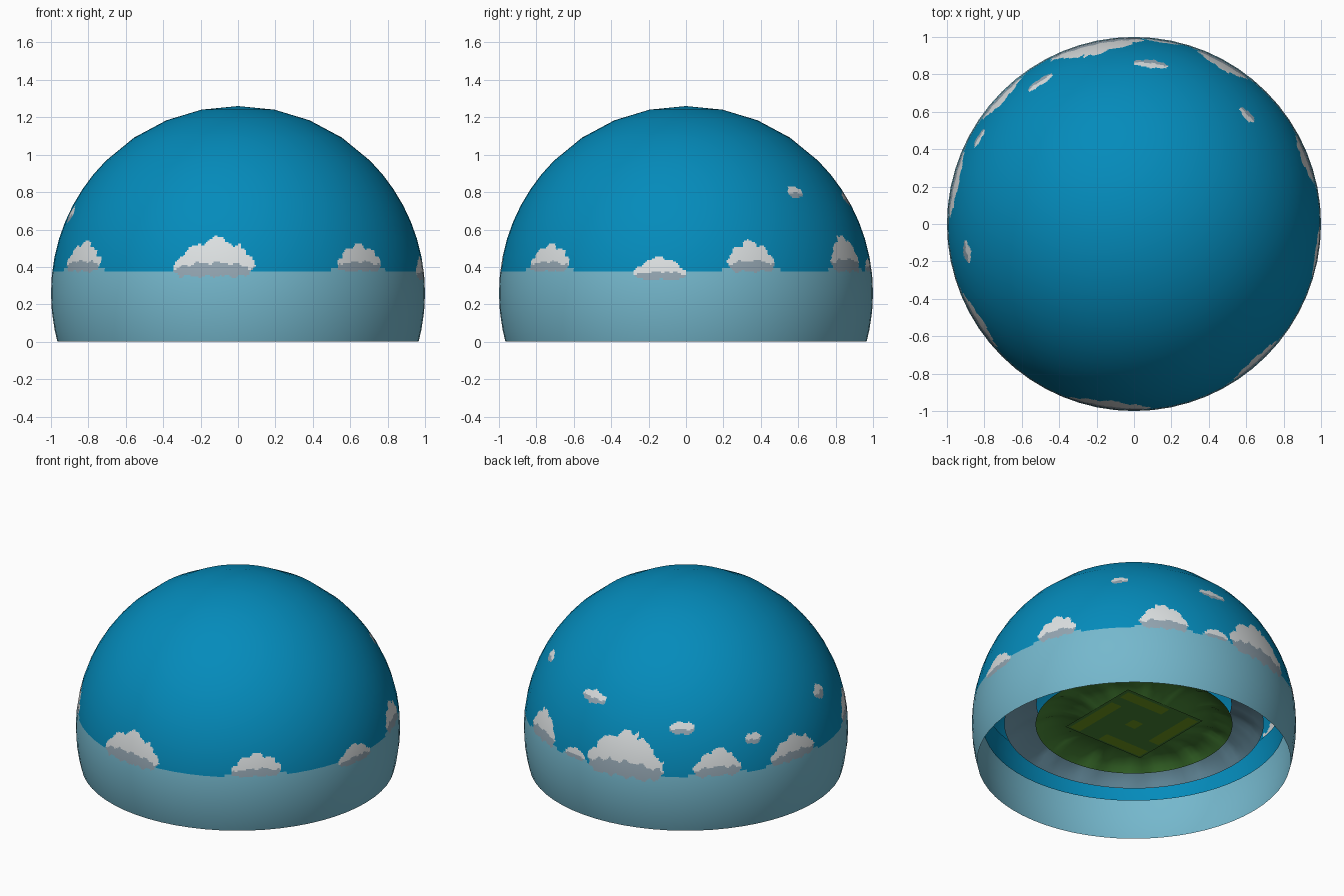
import bpy, bmesh, math
from math import sin, cos, pi, degrees

if "Cube" in bpy.data.objects:
    bpy.data.objects.remove(bpy.data.objects["Cube"])


def srgb(r, g, b):
    f = lambda c: (c / 255 / 12.92) if c < 11 else ((c / 255 + 0.055) / 1.055) ** 2.4
    return (f(r), f(g), f(b), 1)


def material(name, *rgb):
    m = bpy.data.materials.new(name)
    m.diffuse_color = srgb(*rgb)
    m.use_nodes = True
    m.node_tree.nodes["Principled BSDF"].inputs["Base Color"].default_value = m.diffuse_color
    return m


SKY = material("sky blue", 4, 139, 187)
HAZE = material("horizon pale blue", 117, 184, 205)
WHITE = material("cloud white", 222, 226, 227)
GREY = material("cloud grey", 148, 166, 178)
HILL = material("hill green", 72, 134, 54)
GRASS = material("meadow olive", 112, 156, 28)
FAR = material("distant mountain blue", 112, 154, 173)


def make_object(name, bm, mats):
    mesh = bpy.data.meshes.new(name)
    for f in bm.faces:
        f.smooth = True
    bm.to_mesh(mesh)
    bm.free()
    for m in mats:
        mesh.materials.append(m)
    ob = bpy.data.objects.new(name, mesh)
    bpy.context.collection.objects.link(ob)
    return ob


# Clouds: azimuth, half width (degrees), base z, top z, mirrored
CLOUDS = [(212, 10, .38, .54, 1), (-97.5, 12.7, .355, .56, 1), (-48.5, 9.3, .38, .525, 1),
          (-8, 8.2, .335, .455, -1), (21, 8, .38, .545, -1), (61, 9, .38, .57, -1),
          (81, 5, .38, .45, 1), (102, 15.5, .35, .635, 1), (136.5, 9, .38, .55, 1),
          (167.5, 10.5, .38, .535, 1)]
# Small floating clouds: azimuth, half width, middle z, half height
WISPS = [(44, 3.6, .80, .03), (189.5, 4, .68, .04), (84, 6.2, .765, .035),
         (123.5, 5, .67, .035), (151, 3.2, .575, .035)]
# Puffs of one cloud in unit space: u, v, radius u, radius v
PUFFS = [(-.74, .25, .25, .24), (-.4, .48, .34, .34), (.06, .62, .36, .38),
         (.42, .5, .34, .32), (.74, .28, .25, .24), (0, .15, .92, .3)]


def dome_material(p):
    """0 sky, 1 haze, 2 white, 3 grey by position on the dome."""
    az, z = degrees(math.atan2(p.y, p.x)), p.z
    wob = .03 * sin(az * 1.1 + z * 40) + .02 * sin(az * 1.9 - z * 75)
    top_of_haze = .377
    for a, w, base, top, flip in CLOUDS:
        d = (az - a + 180) % 360 - 180
        if abs(d) > w * 1.2:
            continue
        if base > .37:
            top_of_haze = .395
        u, v = d / w * flip + wob, (z - base) / (top - base) + wob
        if v > -.02 and any(((u - a1) / b1) ** 2 + ((v - a2) / b2) ** 2 < 1 for a1, a2, b1, b2 in PUFFS):
            return 3 if v < .33 - .15 * u * u else 2
    for a, w, mid, h in WISPS:
        d = (az - a + 180) % 360 - 180
        u, v = d / w, (z - mid) / h + wob * 4
        if u * u + v * v < 1:
            return 3 if v < -.15 else 2
    return 1 if z < top_of_haze else 0


# Sky dome: faceted sphere, its cloud rows finely divided so colours can be cut in
CZ, SEG, CUT = .26, 64, 11
STEP = 2 * pi / SEG
LOW = -math.asin(CZ)


def dome_point(lat, col):
    return (cos(lat) * cos(col * STEP), cos(lat) * sin(col * STEP), CZ + sin(lat))


def mix(p, q, t):
    return [i + (j - i) * t for i, j in zip(p, q)]


bm = bmesh.new()
lats = [LOW] + [STEP * k for k in (-2, -1, 0, 1, 2, 3, 4, 5, 6, 7, 8, 10, 12, 14, 16)]
for r in range(len(lats) - 1):
    n = CUT if 3 <= r <= 9 else 1
    for c in range(SEG):
        a, b = dome_point(lats[r], c), dome_point(lats[r], c + 1)
        d, e = dome_point(lats[r + 1], c), dome_point(lats[r + 1], c + 1)
        grid = [[bm.verts.new(mix(mix(a, b, i / n), mix(d, e, i / n), j / n))
                 for i in range(n + 1)] for j in range(n + 1)]
        for j in range(n):
            for i in range(n):
                f = bm.faces.new((grid[j][i], grid[j][i + 1], grid[j + 1][i + 1], grid[j + 1][i]))
                f.material_index = dome_material(f.calc_center_median())
bmesh.ops.remove_doubles(bm, verts=bm.verts, dist=1e-5)
bmesh.ops.dissolve_degenerate(bm, edges=bm.edges, dist=1e-6)
dome = make_object("sky_dome", bm, [SKY, HAZE, WHITE, GREY])
centre = [(v.co.x, v.co.y, v.co.z - CZ) for v in dome.data.vertices]
dome.data.normals_split_custom_set_from_vertices(
    [[k / math.hypot(*c) for k in c] for c in centre])


def ring(name, mat, profile, bump=0, waves=0, segs=96):
    """Surface of revolution (radius, z, bump share) with wavy height."""
    bm = bmesh.new()
    rows = []
    for r, z, share in profile:
        row = []
        for i in range(segs):
            t = 2 * pi * i / segs
            h = bump * share * (sin(waves * t) + .6 * sin((waves * 2 - 3) * t + 1))
            row.append(bm.verts.new((r * cos(t), r * sin(t), z + h)))
        rows.append(row)
    for lo, hi in zip(rows, rows[1:]):
        for i in range(segs):
            k = (i + 1) % segs
            bm.faces.new((lo[i], hi[i], hi[k], lo[k]))
    return make_object(name, bm, [mat])


# Landscape inside the dome, seen through the open bottom
ring("inner_sky_wall", SKY, [(.93, .25, 0), (.94, .34, 0), (.93, .44, 0)], segs=64)
ring("distant_mountains", FAR, [(.60, .40, 0), (.67, .37, .6), (.74, .325, 1), (.78, .285, .4), (.80, .262, 0)],
     .008, 17)
ring("hills", HILL, [(.28, .262, 0), (.36, .295, .3), (.44, .31, .8), (.51, .305, 1), (.57, .28, .6), (.607, .257, 0)],
     .008, 14)


def plate(name, mat, x0, x1, y0, y1, z):
    bm = bmesh.new()
    bm.faces.new([bm.verts.new(p) for p in ((x0, y0, z), (x0, y1, z), (x1, y1, z), (x1, y0, z))])
    return make_object(name, bm, [mat])


# Valley floor with olive meadow strips round its square border
plate("valley_floor", HILL, -.30, .30, -.30, .30, .261)
S, T = .28, .20
for i, (x0, x1, y0, y1) in enumerate([(-S, .05, -S, -T), (-.05, S, T, S),
                                      (-S, -T, -.1, S), (T, S, -S, .12)]):
    plate(f"meadow_{i + 1}", GRASS, x0, x1, y0, y1, .257)
plate("meadow_middle", GRASS, -.04, .04, -.04, .04, .257)
